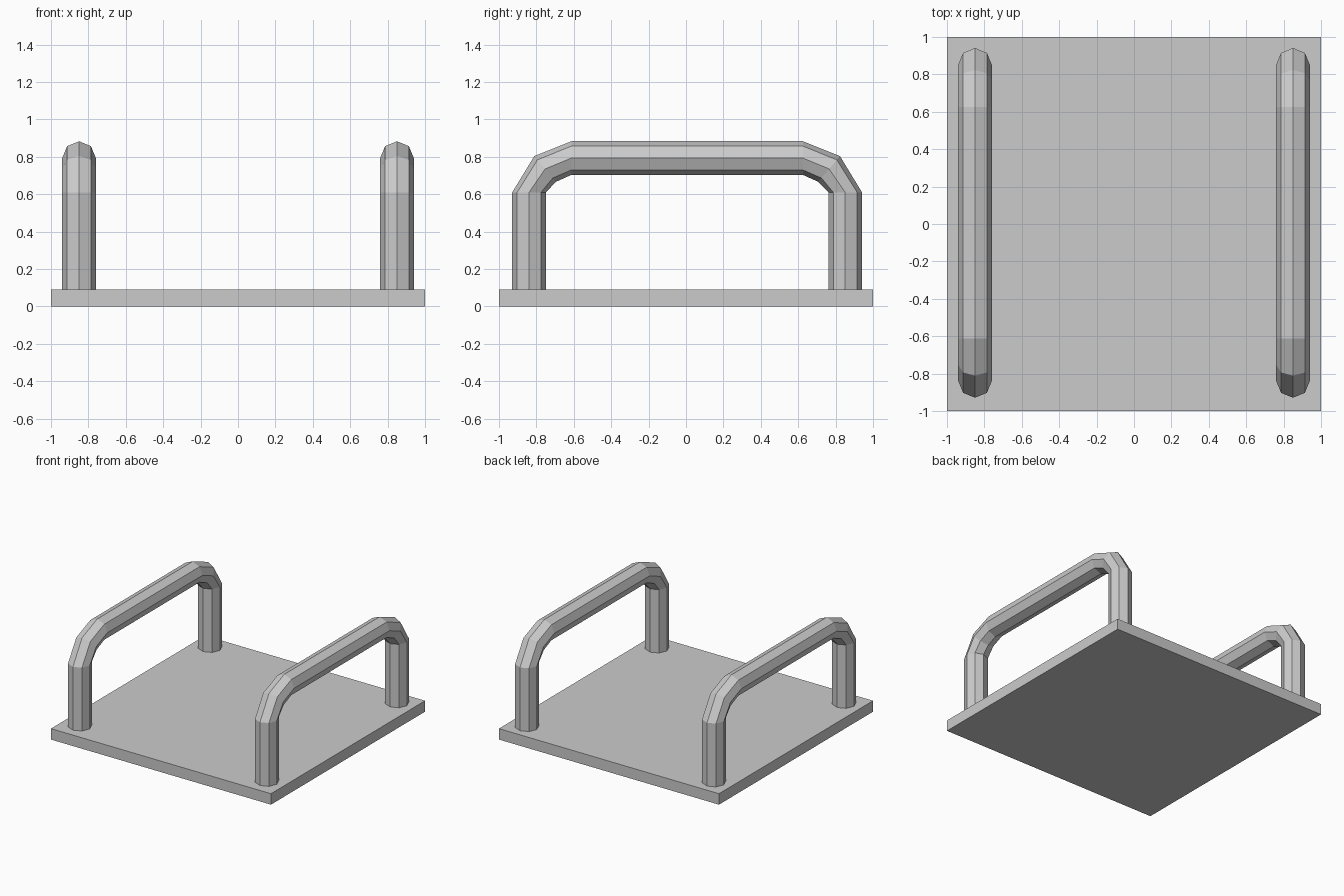
import bpy, bmesh, math
from mathutils import Vector

if "Cube" in bpy.data.objects:
    bpy.data.objects.remove(bpy.data.objects["Cube"])

PLATE_H = 0.09
RADIUS = 0.09
SIDES = 8


def new_object(name, bm):
    bmesh.ops.recalc_face_normals(bm, faces=bm.faces)
    mesh = bpy.data.meshes.new(name)
    bm.to_mesh(mesh)
    bm.free()
    obj = bpy.data.objects.new(name, mesh)
    bpy.context.collection.objects.link(obj)
    return obj


# Square base plate
bm = bmesh.new()
bmesh.ops.create_cube(bm, size=1)
bmesh.ops.scale(bm, vec=(2, 2, PLATE_H), verts=bm.verts)
bmesh.ops.translate(bm, vec=(0, 0, PLATE_H / 2), verts=bm.verts)
new_object("base_plate", bm)

# Half of the handle path: y, z and outward direction angle of each ring
half = [(0.845, PLATE_H, 0), (0.845, 0.61, 0), (0.759, 0.735, 50), (0.619, 0.793, 90)]
path = [(-y, z, 180 - a) for y, z, a in half] + [(y, z, a) for y, z, a in reversed(half)]


# Octagonal tube swept along the handle path
def handle(name, x):
    bm = bmesh.new()
    rings = []
    for y, z, a in path:
        a = math.radians(a)
        out = Vector((0, math.cos(a), math.sin(a)))
        ring = []
        for i in range(SIDES):
            t = math.tau * i / SIDES
            p = Vector((x, y + 0.006, z)) + RADIUS * (math.cos(t) * out + math.sin(t) * Vector((1, 0, 0)))
            ring.append(bm.verts.new(p))
        rings.append(ring)
    for r, s in zip(rings, rings[1:]):
        for i in range(SIDES):
            j = (i + 1) % SIDES
            bm.faces.new((r[i], r[j], s[j], s[i]))
    bm.faces.new(rings[0])
    bm.faces.new(rings[-1])
    return new_object(name, bm)


handle("left_handle", -0.85)
handle("right_handle", 0.85)
